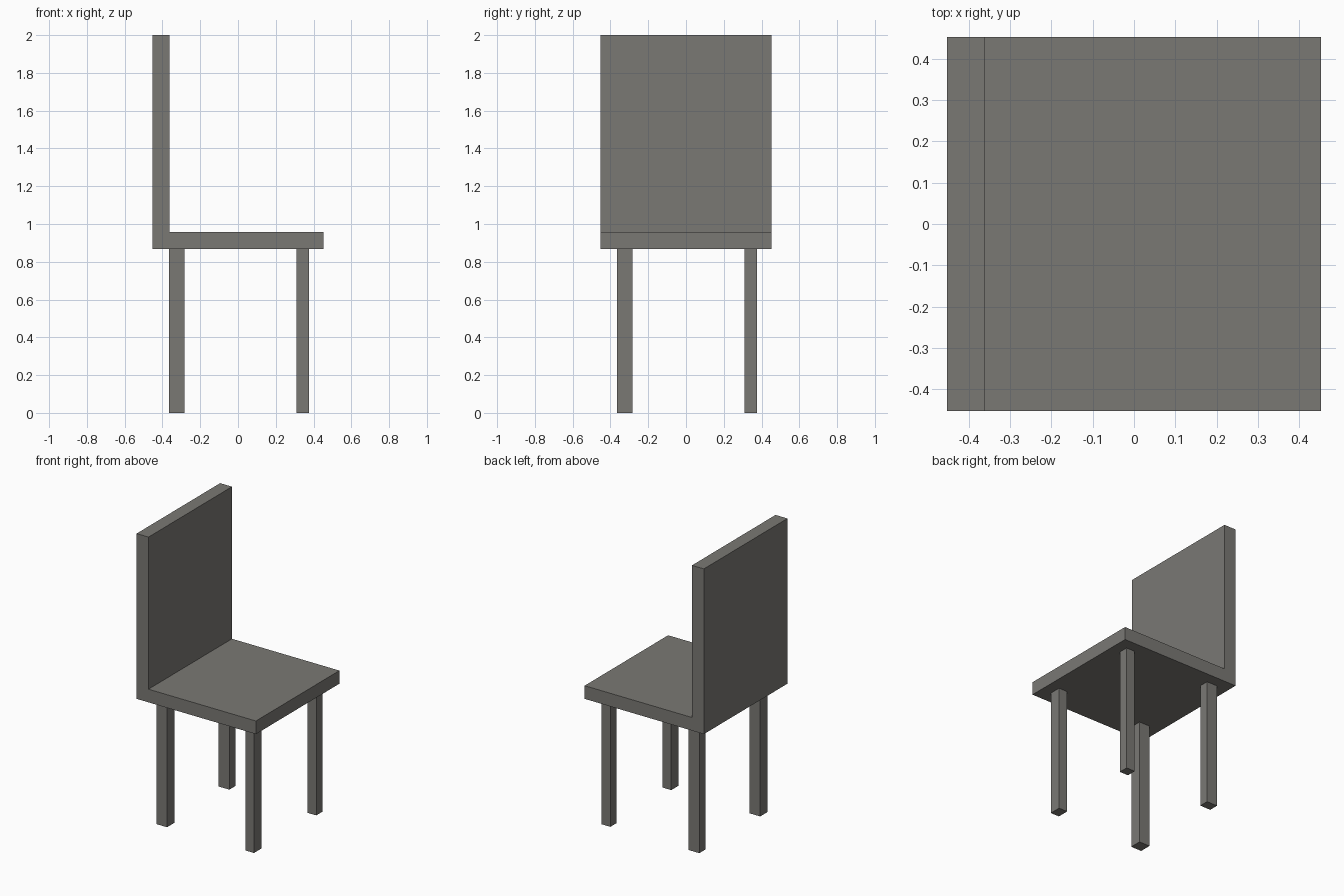
import bpy, bmesh

if "Cube" in bpy.data.objects:
    bpy.data.objects.remove(bpy.data.objects["Cube"])

# single warm grey
grey = bpy.data.materials.new("warm grey")
grey.diffuse_color = (0.195, 0.19, 0.175, 1)
grey.use_nodes = True
grey.node_tree.nodes["Principled BSDF"].inputs["Base Color"].default_value = grey.diffuse_color


def finish(name, bm):
    bmesh.ops.recalc_face_normals(bm, faces=bm.faces)
    mesh = bpy.data.meshes.new(name)
    bm.to_mesh(mesh)
    bm.free()
    mesh.materials.append(grey)
    obj = bpy.data.objects.new(name, mesh)
    bpy.context.collection.objects.link(obj)


def extrude_profile(name, points, direction):
    bm = bmesh.new()
    face = bm.faces.new([bm.verts.new(p) for p in points])
    out = bmesh.ops.extrude_face_region(bm, geom=[face], use_keep_orig=True)
    moved = [g for g in out["geom"] if isinstance(g, bmesh.types.BMVert)]
    bmesh.ops.translate(bm, verts=moved, vec=direction)
    finish(name, bm)


# seat and backrest: one L-shaped side profile
H, T = 0.452, 0.09
SEAT_BOTTOM, SEAT_TOP, TOP = 0.868, 0.958, 2.0
side = [(-H, SEAT_BOTTOM), (H, SEAT_BOTTOM), (H, SEAT_TOP),
        (-H + T, SEAT_TOP), (-H + T, TOP), (-H, TOP)]
extrude_profile("seat_and_backrest", [(x, -H, z) for x, z in side], (0, 2 * H, 0))

# legs: the spans on the negative sides are slightly wider
spans = {"neg": (-0.364, -0.283), "pos": (0.31, 0.376)}
names = {("neg", "neg"): "rear_left_leg", ("neg", "pos"): "rear_right_leg",
         ("pos", "neg"): "front_left_leg", ("pos", "pos"): "front_right_leg"}
for (kx, ky), name in names.items():
    (x0, x1), (y0, y1) = spans[kx], spans[ky]
    extrude_profile(name, [(x0, y0, 0), (x1, y0, 0), (x1, y1, 0), (x0, y1, 0)],
                    (0, 0, SEAT_BOTTOM))
